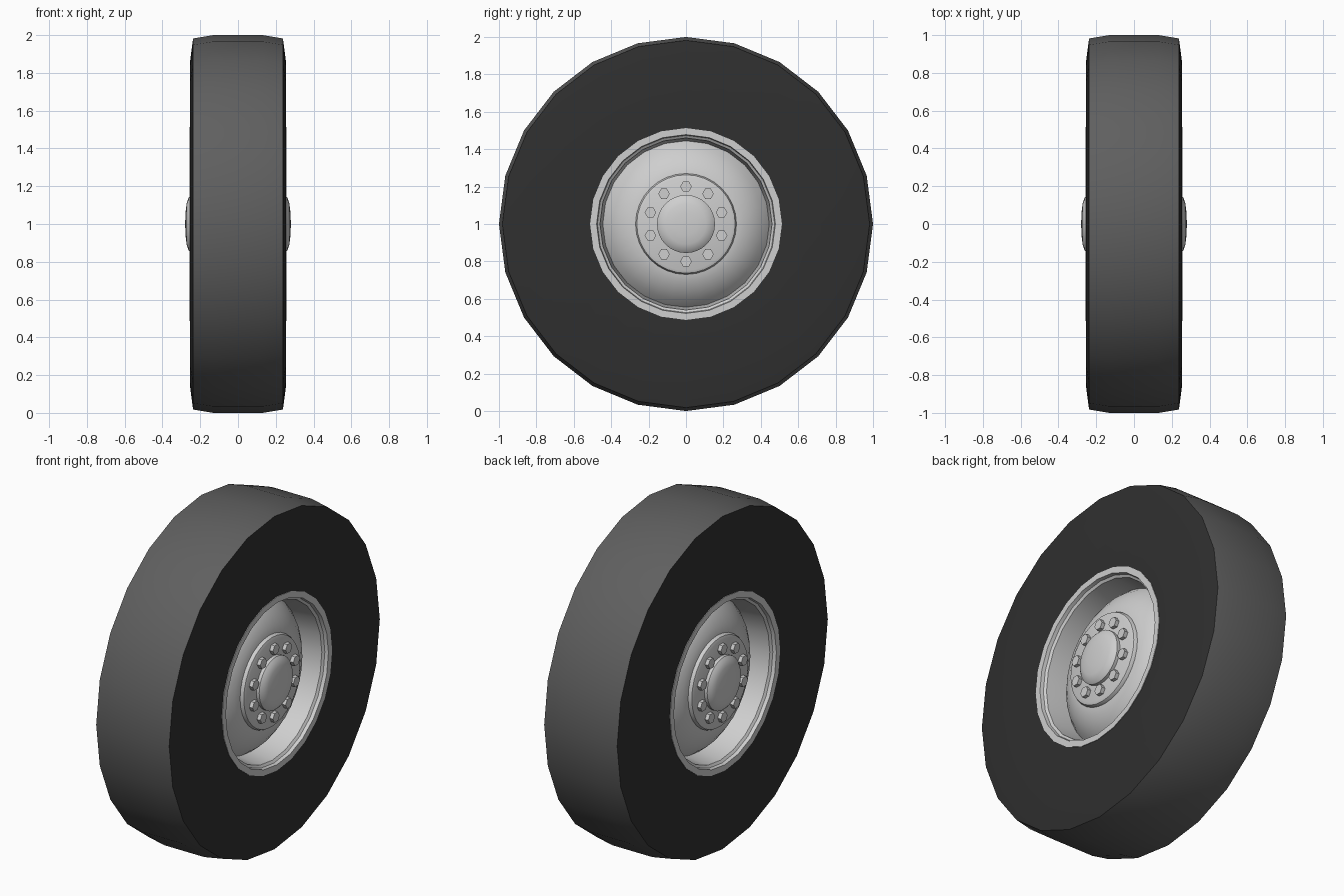
import bpy, bmesh, math
from mathutils import Matrix, Vector

cube = bpy.data.objects.get("Cube")
if cube:
    bpy.data.objects.remove(cube, do_unlink=True)

AXLE = 1.0  # height of the wheel centre


def material(name, grey):
    m = bpy.data.materials.new(name)
    m.use_nodes = True
    colour = (grey, grey, grey, 1)
    m.diffuse_color = colour
    m.node_tree.nodes["Principled BSDF"].inputs["Base Color"].default_value = colour
    return m


tread_grey = material("tread_grey", 0.115)
sidewall_black = material("sidewall_black", 0.029)
rim_silver = material("rim_silver", 0.62)


def finish(name, bm, mats, angle=35):
    bmesh.ops.recalc_face_normals(bm, faces=bm.faces)
    mesh = bpy.data.meshes.new(name)
    bm.to_mesh(mesh)
    bm.free()
    for m in mats:
        mesh.materials.append(m)
    ob = bpy.data.objects.new(name, mesh)
    ob.location.z = AXLE
    bpy.context.collection.objects.link(ob)
    bpy.ops.object.select_all(action="DESELECT")
    ob.select_set(True)
    bpy.context.view_layer.objects.active = ob
    bpy.ops.object.shade_smooth_by_angle(angle=math.radians(angle))
    return ob


def lathe(profile, sides, closed=False):
    """Turn a profile of (x, radius) points about the x axis."""
    bm = bmesh.new()
    verts = [bm.verts.new((x, 0, r)) for x, r in profile]
    edges = [bm.edges.new(pair) for pair in zip(verts, verts[1:])]
    if closed:
        edges.append(bm.edges.new((verts[-1], verts[0])))
    bmesh.ops.spin(bm, geom=verts + edges, cent=(0, 0, 0), axis=(1, 0, 0),
                   angle=math.tau, steps=sides, use_duplicate=False)
    bmesh.ops.remove_doubles(bm, verts=bm.verts, dist=0.0005)
    return bm


def mirrored(half):
    return half + [(-x, r) for x, r in reversed(half)]


# Tyre: the tread and shoulders are grey, the walls black
tyre = lathe(mirrored([(0.2, 0.49), (0.252, 0.5), (0.254, 0.86),
                       (0.238, 0.982), (0.13, 1.0)]), 24, closed=True)
tyre.normal_update()
for f in tyre.faces:
    f.material_index = 0 if f.calc_center_median().yz.length > 0.95 else 1
finish("tyre", tyre, [tread_grey, sidewall_black])

# Rim: flat lip, stepped edge and barrel
rim = lathe(mirrored([(0.2, 0.513), (0.2555, 0.513), (0.2555, 0.478),
                      (0.235, 0.474), (0.225, 0.46), (0.06, 0.442)]), 24, closed=True)
finish("rim", rim, [rim_silver])

# Domed wheel disc inside the barrel
disc = lathe(mirrored([(0.205, 0), (0.205, 0.26), (0.193, 0.31), (0.168, 0.36),
                       (0.13, 0.41), (0.08, 0.45)]), 32)
finish("wheel_disc", disc, [rim_silver])

# Hub parts on both sides
for side, sign in (("left", 1), ("right", -1)):
    def turned(name, profile):
        finish(side + name, lathe([(sign * x, r) for x, r in profile], 32), [rim_silver], 40)

    turned("_hub_flange", [(0.18, 0.27), (0.208, 0.27), (0.222, 0.263),
                           (0.228, 0.248), (0.228, 0)])
    turned("_hub_cap", [(0.2, 0.155), (0.247, 0.155), (0.262, 0.138),
                        (0.272, 0.108), (0.278, 0.06), (0.28, 0)])

    # Ring of ten hexagonal wheel nuts
    bm = bmesh.new()
    for i in range(10):
        a = math.tau * i / 10
        place = (Matrix.Translation(Vector((sign * 0.232, 0.2 * math.sin(a), 0.2 * math.cos(a))))
                 @ Matrix.Rotation(math.pi / 2, 4, "Y"))
        bmesh.ops.create_cone(bm, cap_ends=True, segments=6, radius1=0.031,
                              radius2=0.031, depth=0.036, matrix=place)
    finish(side + "_wheel_nuts", bm, [rim_silver])
